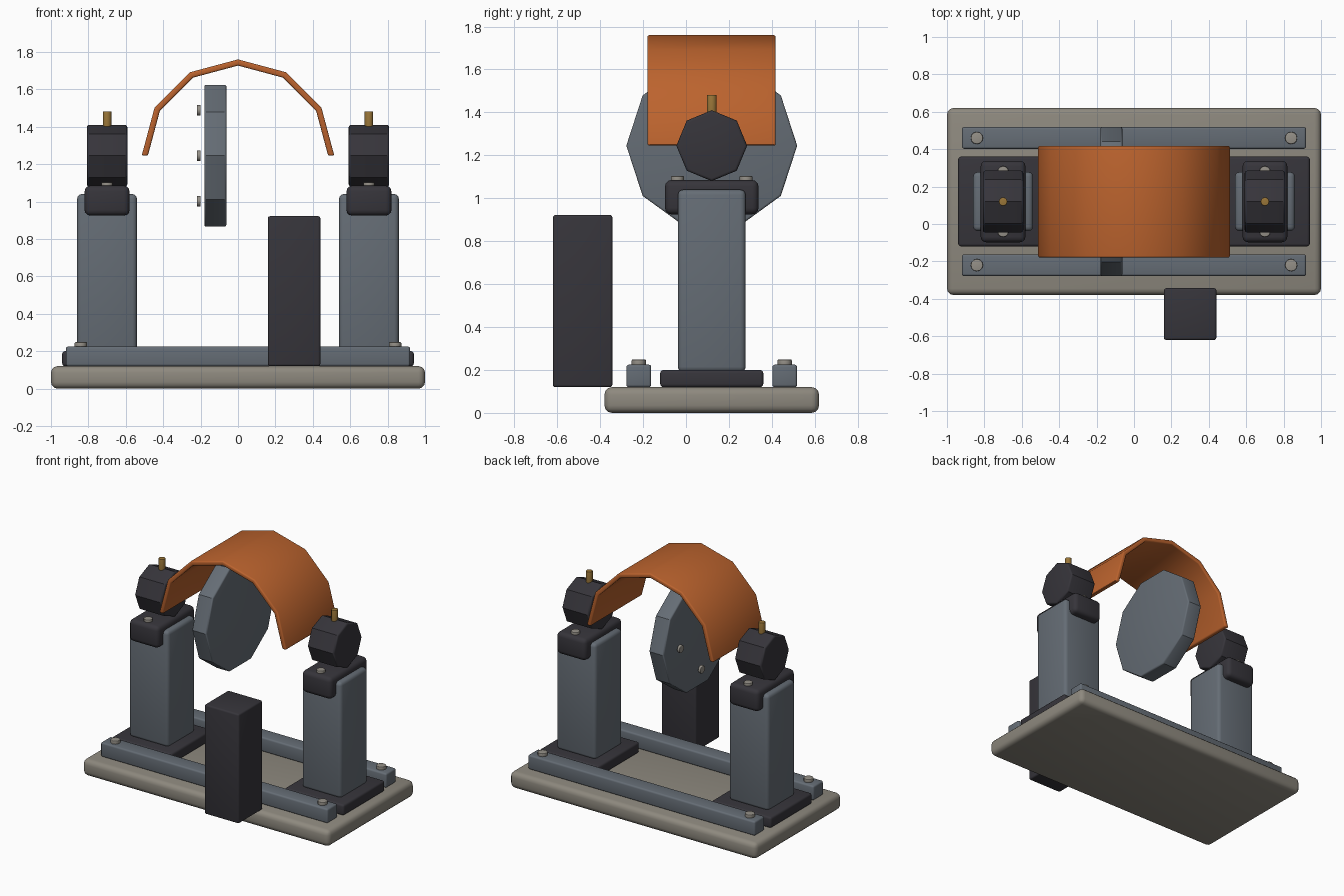
import bpy, bmesh, math
from mathutils import Vector

cube = bpy.data.objects.get("Cube")
if cube:
    bpy.data.objects.remove(cube, do_unlink=True)


def material(name, rgb):
    m = bpy.data.materials.new(name)
    m.use_nodes = True
    m.diffuse_color = (*rgb, 1)
    m.node_tree.nodes["Principled BSDF"].inputs["Base Color"].default_value = (*rgb, 1)
    return m


STONE = material("warm_grey", (0.27, 0.25, 0.21))
STEEL = material("steel_blue_grey", (0.13, 0.152, 0.178))
DARK = material("charcoal", (0.037, 0.035, 0.043))
ORANGE = material("burnt_orange", (0.50, 0.125, 0.027))
BRASS = material("brass", (0.32, 0.18, 0.04))
BOLT = material("bolt_grey", (0.30, 0.28, 0.245))

AXLE_Y, AXLE_Z = 0.12, 1.245


def prism(name, mat, points, axis, lo, hi, bevel=0.0):
    """Extrude a closed outline along an axis, rounding only its sharp edges."""
    place = {"x": lambda a, b, t: (t, a, b),
             "y": lambda a, b, t: (a, t, b),
             "z": lambda a, b, t: (a, b, t)}[axis]
    bm = bmesh.new()
    face = bm.faces.new([bm.verts.new(place(a, b, lo)) for a, b in points])
    top = bmesh.ops.extrude_face_region(bm, geom=[face])["geom"]
    bmesh.ops.translate(bm, vec=Vector(place(0, 0, hi - lo)),
                        verts=[g for g in top if isinstance(g, bmesh.types.BMVert)])
    bmesh.ops.recalc_face_normals(bm, faces=bm.faces[:])
    if bevel:
        sharp = [e for e in bm.edges if e.calc_face_angle(0) > math.radians(50)]
        bmesh.ops.bevel(bm, geom=sharp, offset=bevel, segments=3, profile=0.5,
                        affect="EDGES", clamp_overlap=True)
    mesh = bpy.data.meshes.new(name)
    bm.to_mesh(mesh)
    bm.free()
    mesh.materials.append(mat)
    ob = bpy.data.objects.new(name, mesh)
    bpy.context.collection.objects.link(ob)
    bpy.ops.object.select_all(action="DESELECT")
    ob.select_set(True)
    bpy.context.view_layer.objects.active = ob
    bpy.ops.object.shade_smooth_by_angle(angle=math.radians(32))
    return ob


def box(name, mat, x, y, z, bevel):
    outline = [(x[0], y[0]), (x[1], y[0]), (x[1], y[1]), (x[0], y[1])]
    return prism(name, mat, outline, "z", z[0], z[1], bevel)


def arc(ca, cb, r, n, span=math.tau):
    """n points at equal steps; a full circle omits the repeated end."""
    steps = n if span == math.tau else n - 1
    return [(ca + r * math.cos(span * i / steps), cb + r * math.sin(span * i / steps))
            for i in range(n)]


# Base slab and the two long rails with their bolts
box("base", STONE, (-1, 1), (-0.38, 0.62), (0, 0.12), 0.035)
for side, y in (("front", -0.22), ("back", 0.46)):
    box(side + "_rail", STEEL, (-0.92, 0.92), (y - 0.058, y + 0.058), (0.12, 0.225), 0.012)
    for end, x in (("right", -0.84), ("left", 0.84)):
        prism(f"{side}_{end}_rail_bolt", BOLT, arc(x, y, 0.033, 12), "z", 0.22, 0.248, 0.004)

# Pedestals: foot, column, saddle, bearing, oil cup and saddle bolts
for side, x in (("right", -0.7), ("left", 0.7)):
    def block(part, mat, hx, hy, z, bevel):
        box(f"{side}_{part}", mat, (x - hx, x + hx), (AXLE_Y - hy, AXLE_Y + hy), z, bevel)

    block("foot", DARK, 0.24, 0.24, (0.12, 0.2), 0.015)
    block("column", STEEL, 0.16, 0.158, (0.19, 1.04), 0.025)
    block("saddle", DARK, 0.12, 0.218, (0.925, 1.085), 0.03)
    prism(side + "_bearing", DARK, arc(AXLE_Y, AXLE_Z, 0.165, 8), "x", x - 0.108, x + 0.108, 0.012)
    prism(side + "_oil_cup", BRASS, arc(x, AXLE_Y, 0.023, 12), "z", 1.36, 1.482, 0.003)
    for end, dy in (("front", -0.16), ("back", 0.16)):
        prism(f"{side}_{end}_saddle_bolt", BOLT, arc(x, AXLE_Y + dy, 0.03, 12),
              "z", 1.075, 1.103, 0.004)

# Upright ten-sided disc with a ring of bolts
prism("disc", STEEL, arc(AXLE_Y, AXLE_Z, 0.398, 10), "x", -0.18, -0.062, 0.01)
for i, (y, z) in enumerate(arc(AXLE_Y, AXLE_Z, 0.243, 4)):
    prism(f"disc_bolt_{i + 1}", BOLT, arc(y, z, 0.028, 12), "x", -0.22, -0.2, 0.004)

# Arched cover over the disc
outline = arc(0, AXLE_Z, 0.515, 7, math.pi) + arc(0, AXLE_Z, 0.482, 7, math.pi)[::-1]
prism("arched_cover", ORANGE, outline, "y", -0.18, 0.418, 0.01)

# Control cabinet at the front
box("cabinet", DARK, (0.16, 0.44), (-0.62, -0.343), (0.12, 0.922), 0.012)
